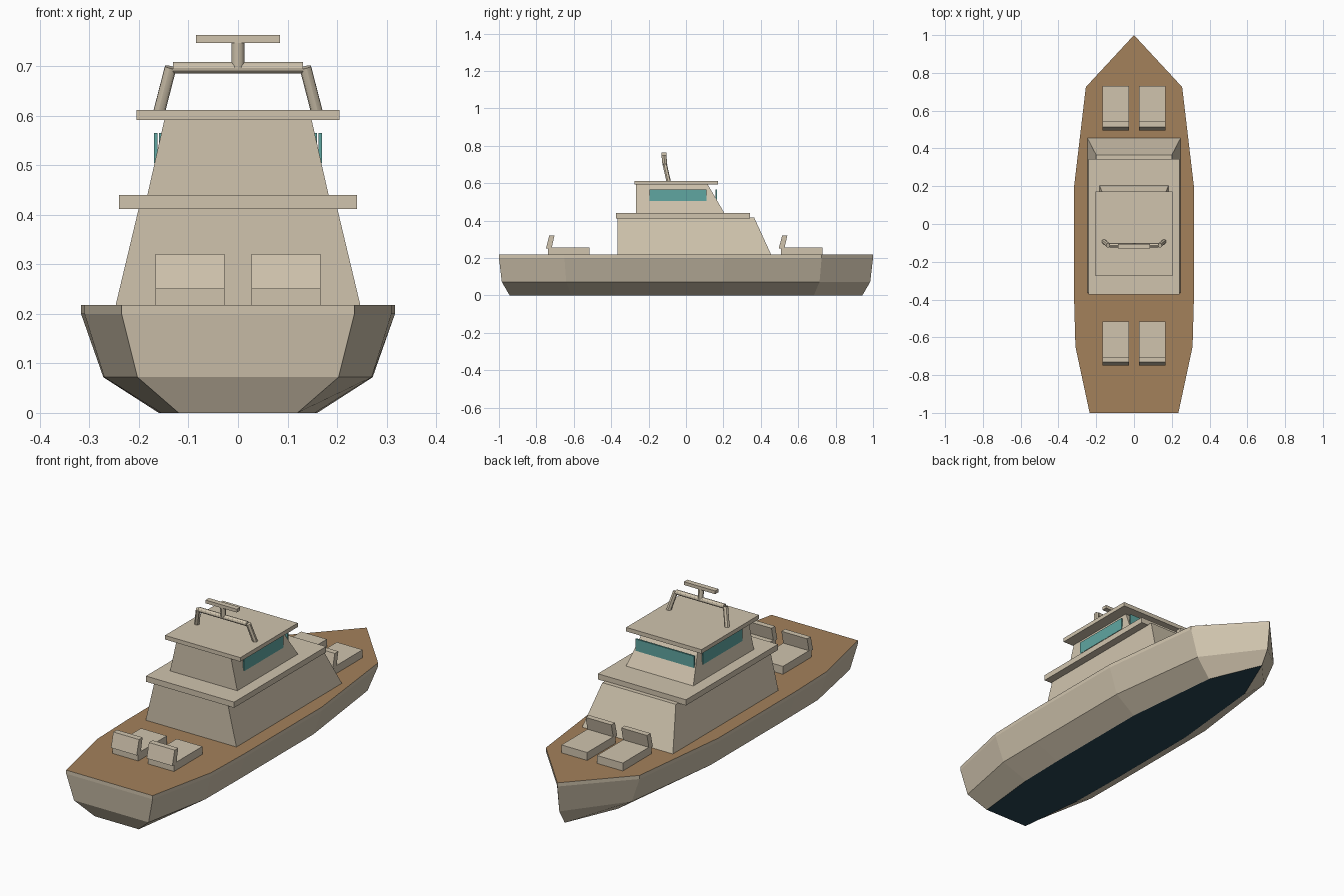
import bpy, bmesh
from mathutils import Vector

if "Cube" in bpy.data.objects:
    bpy.data.objects.remove(bpy.data.objects["Cube"], do_unlink=True)


def material(name, rgb):
    m = bpy.data.materials.new(name)
    m.use_nodes = True
    m.diffuse_color = (*rgb, 1)
    m.node_tree.nodes["Principled BSDF"].inputs["Base Color"].default_value = (*rgb, 1)
    return m


cream = material("cream paint", (0.63, 0.55, 0.42))
brown = material("brown deck", (0.37, 0.22, 0.105))
teal = material("teal glass", (0.115, 0.38, 0.355))
navy = material("navy bottom", (0.02, 0.058, 0.084))


def loft(name, rings, *mats):
    """Closed solid through a stack of equal-length rings."""
    bm = bmesh.new()
    loops = [[bm.verts.new(p) for p in ring] for ring in rings]
    n = len(loops[0])
    for low, high in zip(loops, loops[1:]):
        for i in range(n):
            j = (i + 1) % n
            bm.faces.new((low[i], low[j], high[j], high[i]))
    bm.faces.new(loops[0][::-1])
    bm.faces.new(loops[-1])
    bmesh.ops.recalc_face_normals(bm, faces=bm.faces)
    mesh = bpy.data.meshes.new(name)
    bm.to_mesh(mesh)
    bm.free()
    for m in mats:
        mesh.materials.append(m)
    ob = bpy.data.objects.new(name, mesh)
    bpy.context.collection.objects.link(ob)
    return ob


def rect(x0, x1, y0, y1, z):
    return [(x0, y0, z), (x1, y0, z), (x1, y1, z), (x0, y1, z)]


def box(name, x, y, z, mat=cream):
    return loft(name, [rect(*x, *y, h) for h in z], mat)


def tube(name, a, b, radius):
    a, b = Vector(a), Vector(b)
    bpy.ops.mesh.primitive_cylinder_add(vertices=12, radius=radius, depth=(b - a).length,
                                        location=(a + b) / 2)
    ob = bpy.context.object
    ob.name = name
    ob.rotation_euler = (b - a).to_track_quat('Z', 'Y').to_euler()
    ob.data.materials.append(cream)
    bpy.ops.object.shade_smooth_by_angle()


# Hull: half widths per station at bottom, chine and gunwale, pointed at the bow
stations = [(-1, .12, .203, .235), (-.65, .155, .27, .31), (-.4, .16, .272, .317),
            (.2, .16, .272, .317), (.725, .11, .205, .255)]


def hull_ring(level, reach, z):
    right = [(s[level], s[0] * reach, z) for s in stations]
    left = [(-x, y, z) for x, y, z in reversed(right)]
    return right + [(0, reach, z)] + left


hull = loft("hull", [hull_ring(1, .943, 0), hull_ring(2, .985, .072),
                     hull_ring(3, 1, .2), hull_ring(3, 1, .218)], cream, brown, navy)
for face in hull.data.polygons:
    if face.normal.z > .9:
        face.material_index = 1
    elif face.normal.z < -.9:
        face.material_index = 2

# Cabins with sloped sides and a raked wall toward the bow
loft("lower_cabin", [rect(-.247, .247, -.365, .455, .218),
                     rect(-.2, .2, -.365, .365, .415)], cream)
box("lower_roof", (-.24, .24), (-.373, .343), (.412, .44))
loft("upper_cabin", [rect(-.183, .183, -.267, .205, .44),
                     rect(-.148, .148, -.267, .115, .595)], cream)
box("upper_roof", (-.205, .205), (-.275, .172), (.592, .612))

# Windows
for side, s in (("left", 1), ("right", -1)):
    box(side + "_window", sorted((s * .163, s * .17)), (-.195, .11), (.505, .565), teal)
box("windshield", (-.16, .16), (.158, .166), (.505, .565), teal)

# Mast arch with antenna
for side, s in (("left", 1), ("right", -1)):
    tube(side + "_arch_leg", (s * .16, -.092, .605), (s * .136, -.113, .698), .012)
tube("arch_crossbar", (-.131, -.113, .697), (.131, -.113, .697), .0115)
tube("antenna_post", (0, -.113, .697), (0, -.118, .75), .013)
box("antenna_bar", (-.085, .085), (-.131, -.105), (.747, .763))

# Loungers: two near the bow, two near the stern
for place, y in (("bow", .5), ("stern", -.745)):
    for side, x in (("left", .027), ("right", -.167)):
        xs = (x, x + .14)
        box(f"{place}_{side}_seat", xs, (y + .008, y + .23), (.216, .257))
        loft(f"{place}_{side}_backrest", [rect(*xs, y - .004, y + .026, .25),
                                          rect(*xs, y + .014, y + .042, .321)], cream)
